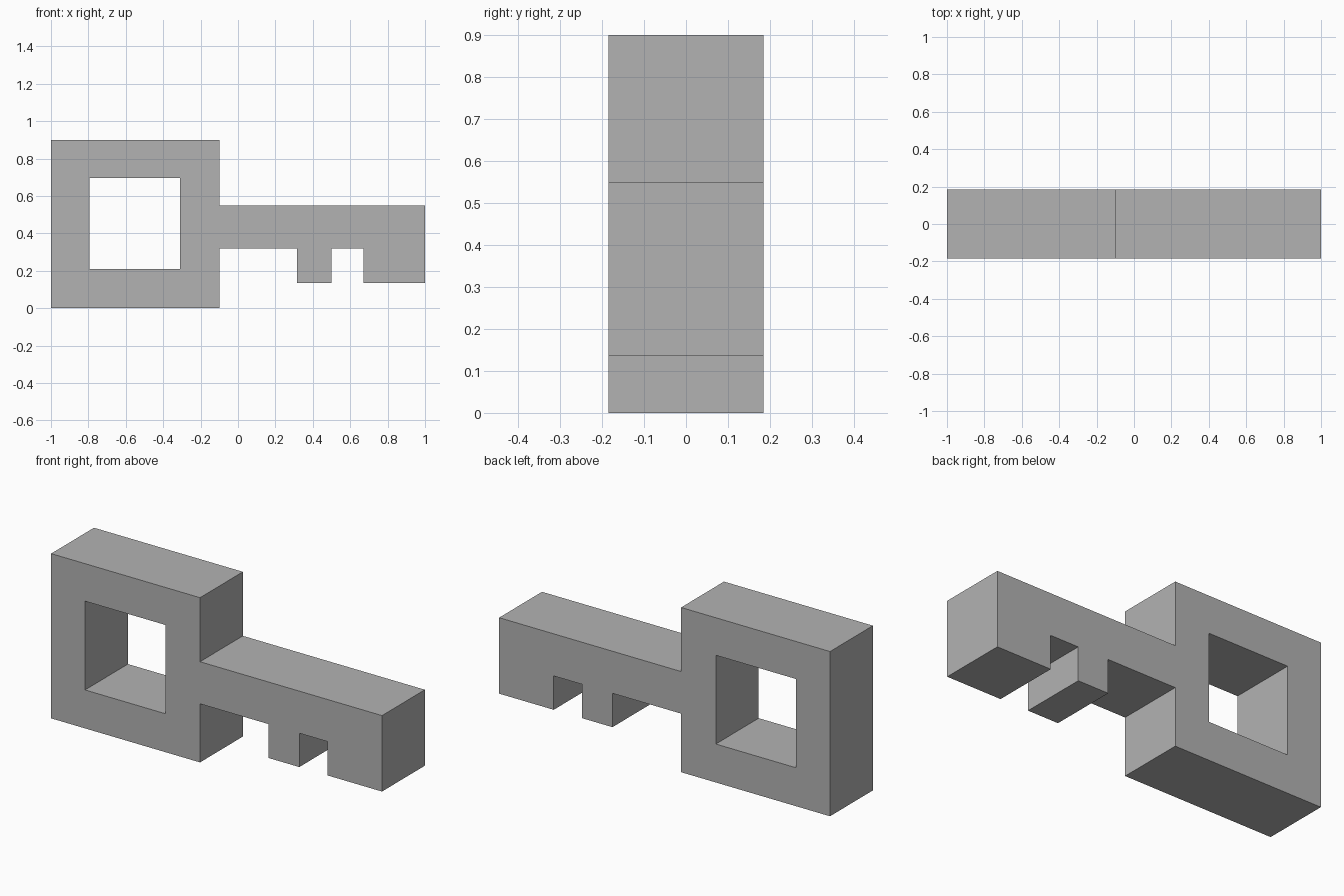
import bpy
import bmesh
from mathutils import Vector

cube = bpy.data.objects.get("Cube")
if cube:
    bpy.data.objects.remove(cube, do_unlink=True)

DEPTH = 0.37

# Plain grey material
grey = bpy.data.materials.new("plain_grey")
grey.use_nodes = True
colour = (0.45, 0.45, 0.45, 1.0)
grey.diffuse_color = colour
grey.node_tree.nodes["Principled BSDF"].inputs["Base Color"].default_value = colour

# Key silhouette: square bow, shaft and two teeth
outline = [
    (-1, 0), (-0.1, 0), (-0.1, 0.32),
    (0.315, 0.32), (0.315, 0.135), (0.5, 0.135), (0.5, 0.32),
    (0.67, 0.32), (0.67, 0.135), (1, 0.135),
    (1, 0.55), (-0.1, 0.55), (-0.1, 0.9), (-1, 0.9),
]
# Square window through the bow
window = [(-0.795, 0.21), (-0.31, 0.21), (-0.31, 0.695), (-0.795, 0.695)]


def add_loop(bm, points):
    verts = [bm.verts.new((x, -DEPTH / 2, z)) for x, z in points]
    return [bm.edges.new((a, b)) for a, b in zip(verts, verts[1:] + verts[:1])]


bm = bmesh.new()
edges = add_loop(bm, outline) + add_loop(bm, window)
bmesh.ops.triangle_fill(bm, edges=edges, use_beauty=True, normal=Vector((0, -1, 0)))

# Extrude the front face to full thickness
result = bmesh.ops.extrude_face_region(bm, geom=bm.faces[:])
moved = [g for g in result["geom"] if isinstance(g, bmesh.types.BMVert)]
bmesh.ops.translate(bm, verts=moved, vec=(0, DEPTH, 0))
bmesh.ops.recalc_face_normals(bm, faces=bm.faces[:])

mesh = bpy.data.meshes.new("key")
bm.to_mesh(mesh)
bm.free()
mesh.materials.append(grey)
key = bpy.data.objects.new("key", mesh)
bpy.context.collection.objects.link(key)
